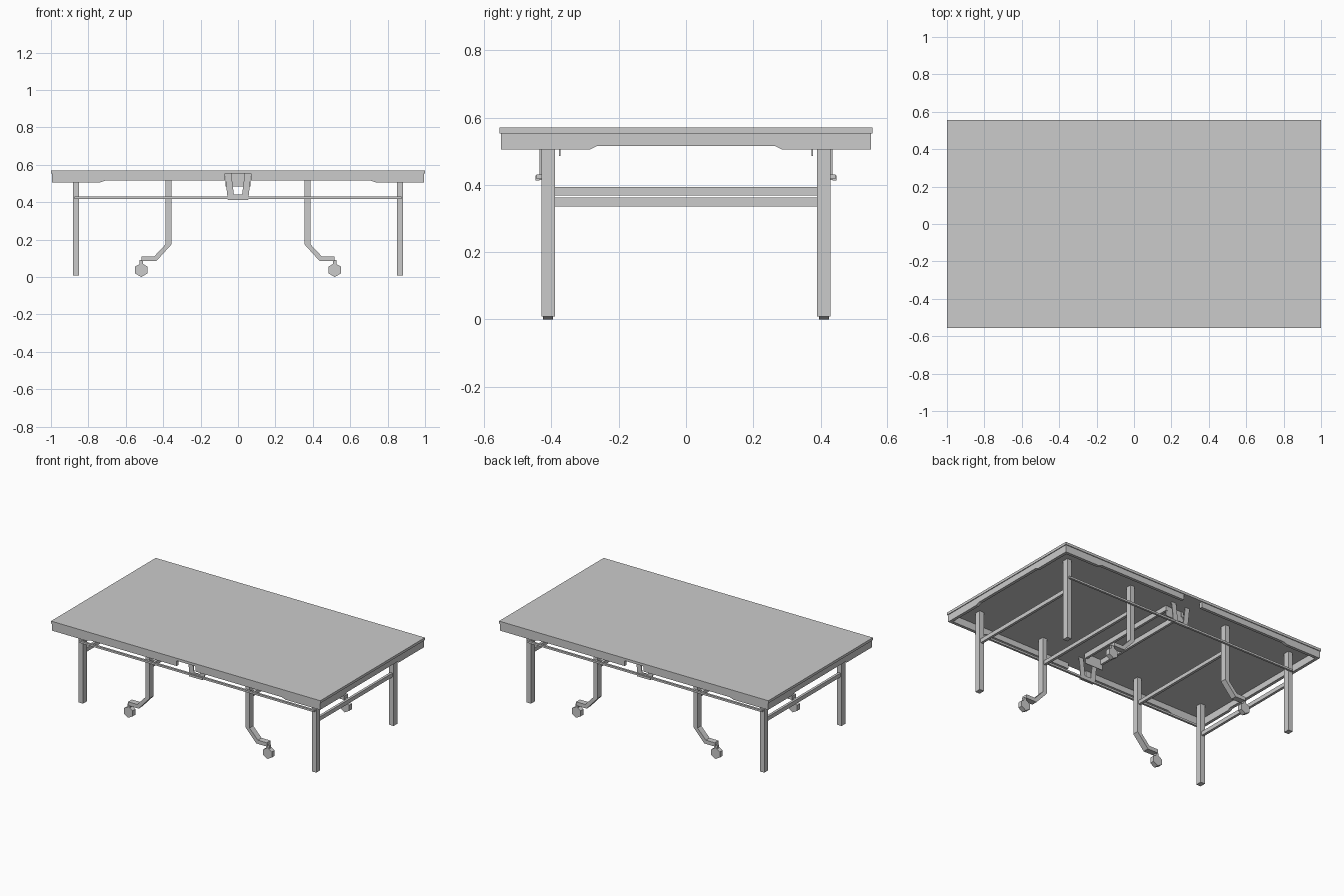
import bpy
import bmesh
import math
from mathutils import Vector

cube = bpy.data.objects.get("Cube")
if cube:
    bpy.data.objects.remove(cube)

grey = bpy.data.materials.new("plain_grey")
grey.use_nodes = True
grey.diffuse_color = (0.6, 0.6, 0.6, 1)
grey.node_tree.nodes["Principled BSDF"].inputs["Base Color"].default_value = (0.6, 0.6, 0.6, 1)


def add_object(name, bm):
    bmesh.ops.recalc_face_normals(bm, faces=bm.faces)
    mesh = bpy.data.meshes.new(name)
    bm.to_mesh(mesh)
    bm.free()
    mesh.materials.append(grey)
    obj = bpy.data.objects.new(name, mesh)
    bpy.context.collection.objects.link(obj)
    return obj


def box(name, x, y, z):
    """Box from (low, high) ranges on each axis."""
    bm = bmesh.new()
    bmesh.ops.create_cube(bm, size=1)
    for v in bm.verts:
        v.co = [r[0] if c < 0 else r[1] for c, r in zip(v.co, (x, y, z))]
    return add_object(name, bm)


def plate(name, outline, low, high, axis="y"):
    """Outline of (across, z) points, extruded from low to high along an axis."""
    bm = bmesh.new()
    place = (lambda a, z: (a, low, z)) if axis == "y" else (lambda a, z: (low, a, z))
    face = bm.faces.new([bm.verts.new(place(a, z)) for a, z in outline])
    step = Vector((0, high - low, 0)) if axis == "y" else Vector((high - low, 0, 0))
    extruded = bmesh.ops.extrude_face_region(bm, geom=[face])["geom"]
    bmesh.ops.translate(bm, vec=step, verts=[e for e in extruded if isinstance(e, bmesh.types.BMVert)])
    return add_object(name, bm)


def span(sign, near, far):
    return tuple(sorted((sign * near, sign * far)))


# Table top and its apron
SLAB = 0.553
box("table_top", (-1, 1), (-0.555, 0.555), (SLAB, 0.57))

for s, end in ((1, "left"), (-1, "right")):
    profile = [(-0.55, SLAB), (-0.55, 0.505), (-0.285, 0.505), (-0.265, 0.515)]
    profile += [(-a, z) for a, z in reversed(profile)]
    plate(f"{end}_end_apron", profile, s * 0.975, s * 0.995, "x")
    for t, side in ((1, "back"), (-1, "front")):
        half = [(0.07, SLAB), (0.07, 0.515), (0.71, 0.515), (0.74, 0.505), (0.975, 0.505), (0.975, SLAB)]
        plate(f"{side}_{end}_apron", [(s * a, z) for a, z in half], t * 0.53, t * 0.55)

# Legs, wheels and cross bars
for s, end in ((1, "left"), (-1, "right")):
    for t, side in ((1, "back"), (-1, "front")):
        y = span(t, 0.39, 0.43)
        box(f"{side}_{end}_leg", span(s, 0.85, 0.883), y, (0.008, SLAB))
        box(f"{side}_{end}_wheel_leg", span(s, 0.355, 0.387), y, (0.18, SLAB))
        bend = [(0.355, 0.19), (0.355, 0.175), (0.437, 0.085), (0.515, 0.085),
                (0.515, 0.11), (0.448, 0.11), (0.387, 0.175), (0.387, 0.19)]
        plate(f"{side}_{end}_wheel_arm", [(s * a, z) for a, z in bend], *y)
        hexagon = [(s * 0.517 + 0.0375 * math.sin(k * math.pi / 3),
                    0.0375 + 0.0375 * math.cos(k * math.pi / 3)) for k in range(6)]
        plate(f"{side}_{end}_wheel", hexagon, t * 0.395, t * 0.425)
        box(f"{side}_{end}_wheel_fork", span(s, 0.507, 0.527), span(t, 0.4, 0.42), (0.06, 0.09))
    box(f"{end}_leg_bar", span(s, 0.858, 0.875), (-0.39, 0.39), (0.335, 0.362))
    box(f"{end}_wheel_leg_bar", span(s, 0.362, 0.38), (-0.39, 0.39), (0.368, 0.393))
    box(f"{end}_centre_beam", span(s, 0.052, 0.068), (-0.38, 0.38), (0.52, SLAB))

# Long side rods, centre brackets and their plates
for t, side in ((1, "back"), (-1, "front")):
    box(f"{side}_rod", (-0.875, 0.875), span(t, 0.43, 0.444), (0.417, 0.43))
    half = [(0.055, 0.415), (0.068, 0.535), (0.07, 0.535), (0.07, SLAB), (0.036, SLAB), (0.022, 0.44)]
    outline = half + [(-a, z) for a, z in reversed(half)]
    plate(f"{side}_centre_bracket", outline, t * 0.43, t * 0.436)
    box(f"{side}_bracket_block", (-0.05, 0.05), span(t, 0.436, 0.448), (0.413, 0.428))
    box(f"{side}_centre_plate", (-0.066, 0.066), span(t, 0.373, 0.377), (0.485, SLAB))
